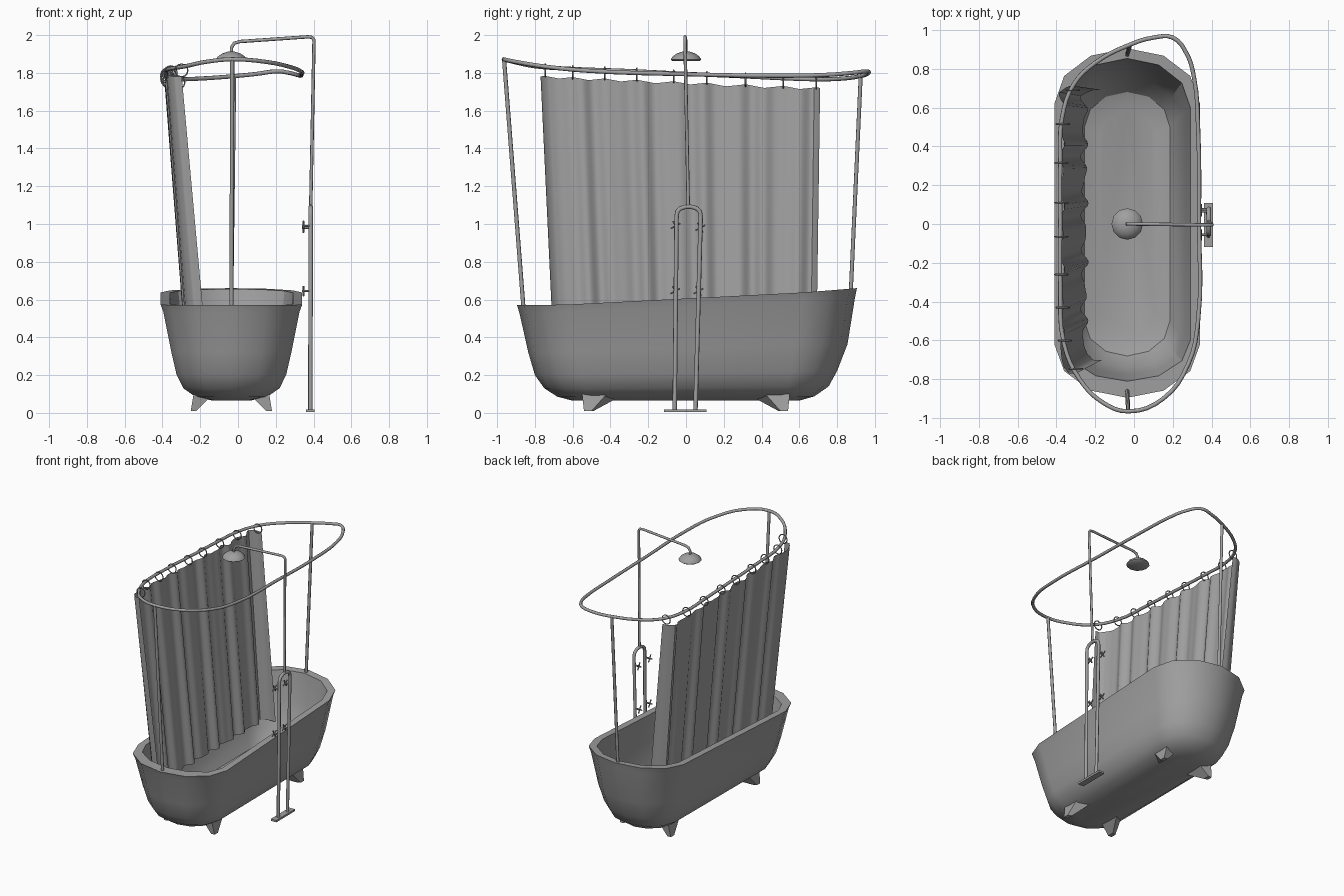
import bpy, bmesh, math
from mathutils import Vector, Matrix

if "Cube" in bpy.data.objects:
    bpy.data.objects.remove(bpy.data.objects["Cube"])

grey = bpy.data.materials.new("grey")
grey.diffuse_color = (0.35, 0.35, 0.35, 1)
grey.use_nodes = True
grey.node_tree.nodes["Principled BSDF"].inputs["Base Color"].default_value = grey.diffuse_color
CX = -0.035  # tub centre line


def finish(name, bm, angle=35, recalc=True):
    if recalc:
        bmesh.ops.recalc_face_normals(bm, faces=bm.faces[:])
    me = bpy.data.meshes.new(name)
    bm.to_mesh(me)
    bm.free()
    me.materials.append(grey)
    ob = bpy.data.objects.new(name, me)
    bpy.context.collection.objects.link(ob)
    smooth(ob, angle)
    return ob


def smooth(ob, angle=35):
    bpy.ops.object.select_all(action='DESELECT')
    ob.select_set(True)
    bpy.context.view_layer.objects.active = ob
    bpy.ops.object.shade_smooth_by_angle(angle=math.radians(angle))


def pipe(name, pts, r, cyclic=False, curved=False, sides=2):
    cu = bpy.data.curves.new(name, 'CURVE')
    cu.dimensions = '3D'
    cu.bevel_depth = r
    cu.bevel_resolution = sides
    cu.use_fill_caps = not cyclic
    cu.resolution_u = 4
    sp = cu.splines.new('BEZIER' if curved else 'POLY')
    if curved:
        sp.bezier_points.add(len(pts) - 1)
        for b, p in zip(sp.bezier_points, pts):
            b.co = p
            b.handle_left_type = b.handle_right_type = 'AUTO'
    else:
        sp.points.add(len(pts) - 1)
        for b, p in zip(sp.points, pts):
            b.co = (*p, 1)
    sp.use_cyclic_u = cyclic
    cu.materials.append(grey)
    ob = bpy.data.objects.new(name, cu)
    bpy.context.collection.objects.link(ob)
    bpy.ops.object.select_all(action='DESELECT')
    ob.select_set(True)
    bpy.context.view_layer.objects.active = ob
    bpy.ops.object.convert(target='MESH')
    smooth(bpy.context.view_layer.objects.active, 50)


# Tub: stacked rounded outlines (half width, front, back, corner y, height)
levels = [
    (0.10, 0.60, 0.60, 0.46, 0.065), (0.19, 0.68, 0.68, 0.50, 0.085),
    (0.255, 0.75, 0.755, 0.54, 0.13), (0.29, 0.80, 0.80, 0.56, 0.20),
    (0.318, 0.835, 0.855, 0.58, 0.32), (0.36, 0.882, 0.895, 0.61, 0.53),
    (0.375, 0.895, 0.905, 0.62, 0.57),
    (0.325, 0.81, 0.853, 0.60, 0.57), (0.30, 0.78, 0.82, 0.58, 0.40),
    (0.265, 0.74, 0.75, 0.55, 0.22), (0.22, 0.68, 0.68, 0.50, 0.14),
    (0.14, 0.60, 0.60, 0.46, 0.115)]


def outline(hw, front, back, yc, z):
    pts = []
    for length, s in ((back, 1), (front, -1)):
        for k in range(7):
            a = math.pi * k / 6
            y = s * (yc + (length - yc) * math.sin(a))
            rise = 0.09 * max(0, (y + 0.9) / 1.8) ** 1.7
            pts.append((CX + s * hw * math.cos(a), y,
                        z + rise * (z - 0.065) / 0.505))
    return pts


bm = bmesh.new()
rings = [[bm.verts.new(p) for p in outline(*lv)] for lv in levels]
for a, b in zip(rings, rings[1:]):
    for i in range(len(a)):
        j = (i + 1) % len(a)
        bm.faces.new((a[i], a[j], b[j], b[i]))
bm.faces.new(rings[0][::-1])
bm.faces.new(rings[-1])
finish("tub", bm, 32)

# Four splayed feet
for sx in (-1, 1):
    for sy in (-1, 1):
        bm = bmesh.new()
        top = [(0.12, 0.37, 0.075), (0.20, 0.42, 0.10),
               (0.20, 0.55, 0.10), (0.12, 0.53, 0.075)]
        low = [(0.185, 0.49, 0.01), (0.215, 0.50, 0.01),
               (0.215, 0.54, 0.01), (0.185, 0.54, 0.01)]
        t, l = [[bm.verts.new((CX + sx * x, sy * y, z)) for x, y, z in s]
                for s in (top, low)]
        for i in range(4):
            j = (i + 1) % 4
            bm.faces.new((t[i], t[j], l[j], l[i]))
        bm.faces.new(t)
        bm.faces.new(l)
        finish("foot", bm, 20)

# Curtain rail loop and its two posts
rail = [(-.03, -.965, 1.872), (-.16, -.92, 1.86), (-.28, -.80, 1.835),
        (-.36, -.62, 1.822), (-.38, -.3, 1.81), (-.38, 0, 1.795),
        (-.38, .3, 1.782), (-.37, .55, 1.77), (-.31, .72, 1.766),
        (-.2, .83, 1.77), (-.03, .92, 1.782), (.1, .96, 1.795),
        (.2, .96, 1.808), (.27, .88, 1.80), (.31, .75, 1.79),
        (.33, .5, 1.785), (.335, 0, 1.793), (.33, -.5, 1.81),
        (.28, -.72, 1.83), (.15, -.9, 1.858)]
pipe("curtain_rail", rail, 0.011, cyclic=True, curved=True)
pipe("front_post", [(-.03, -.963, 1.87), (CX, -.86, .55)], 0.011)
pipe("back_post", [(-.02, .925, 1.785), (CX, .872, .63)], 0.011)


def rail_at(y):
    side = rail[1:10]
    for p, q in zip(side, side[1:]):
        if p[1] <= y <= q[1]:
            return Vector(p).lerp(Vector(q), (y - p[1]) / (q[1] - p[1]))


# Curtain hooks
hook_y = [-.745, -.60, -.43, -.26, -.065, .11, .315, .515, .69]
for y in hook_y:
    c = rail_at(y) + Vector((0.005, 0, -0.018))
    pipe("curtain_hook",
         [c + Vector((0.034 * math.cos(k * math.pi / 6), 0,
                      0.034 * math.sin(k * math.pi / 6))) for k in range(12)],
         0.004, cyclic=True, sides=1)

# Curtain: pleated sheet leaning into the tub, with turned-in ends
bm = bmesh.new()
N, M = 120, 6
grid = []
for i in range(N + 1):
    t = i / N
    turn = max(0, 1 - t / 0.05, 1 - (1 - t) / 0.05)
    s = min(max((t - 0.03) / 0.94, 0), 1)
    yt, yb = -0.77 + 1.48 * s, -0.70 + 1.39 * s
    near = min(abs(yt - h) for h in hook_y)
    zt = 1.785 - 0.062 * s - 0.15 * min(near, 0.1)
    wave = math.sin(s * 2 * math.pi * 9) + 0.5 * math.sin(s * 2 * math.pi * 14 + 1)
    xt = -0.372 + 0.010 * wave + 0.07 * turn
    xb = -0.255 + 0.014 * wave + 0.085 * turn
    col = []
    for j in range(M + 1):
        f = j / M
        col.append(bm.verts.new((xt + (xb - xt) * f, yt + (yb - yt) * f,
                                 zt + (0.31 - zt) * f)))
    grid.append(col)
for a, b in zip(grid, grid[1:]):
    for j in range(M):
        bm.faces.new((a[j], b[j], b[j + 1], a[j + 1]))
finish("curtain", bm, 40)

# Shower stand: base plate, bent double pipe, riser with overhead arm
bm = bmesh.new()
bmesh.ops.create_cube(bm, size=1, matrix=Matrix.Translation((0.383, -0.005, 0.011))
                      @ Matrix.Diagonal((0.046, 0.225, 0.015, 1)))
finish("base_plate", bm)
arch = [(0.385, 0.014 - 0.064 * math.cos(math.pi * k / 8),
         1.04 + 0.052 * math.sin(math.pi * k / 8) ** 0.7) for k in range(9)]
pipe("stand_pipe", [(0.383, -.06, .012)] + arch + [(0.383, .05, .012)], 0.012)
pipe("shower_arm", [(.385, .012, 1.09), (.402, -.005, 1.95), (.402, -.005, 1.975),
                    (.392, -.005, 1.988), (.37, -.005, 1.991), (0.01, 0, 1.966),
                    (-.02, 0, 1.957), (-.034, 0, 1.935), (CX, 0, 1.895)], 0.009)

# Shower head dome
bm = bmesh.new()
prof = [(0.02, 1.912), (0.05, 1.902), (0.072, 1.886), (0.081, 1.870), (0.07, 1.862)]
loops = [[bm.verts.new((CX + r * math.cos(k * math.pi / 6),
                        r * math.sin(k * math.pi / 6), z)) for k in range(12)]
         for r, z in prof]
for a, b in zip(loops, loops[1:]):
    for k in range(12):
        bm.faces.new((a[k], a[k - 1], b[k - 1], b[k]))
bm.faces.new(loops[0])
bm.faces.new(loops[-1])
finish("shower_head", bm, 40)

# Taps: short stems with cross handles
for y, z in ((-.055, .99), (.076, .98), (-.057, .645), (.066, .645)):
    pipe("tap_stem", [(.385, y, z), (.338, y, z)], 0.006, sides=1)
    for a in (0.5, 0.5 + math.pi / 2):
        d = Vector((0, math.cos(a), math.sin(a))) * 0.029
        c = Vector((0.346, y, z))
        pipe("tap_handle", [c - d, c + d], 0.005, sides=1)
